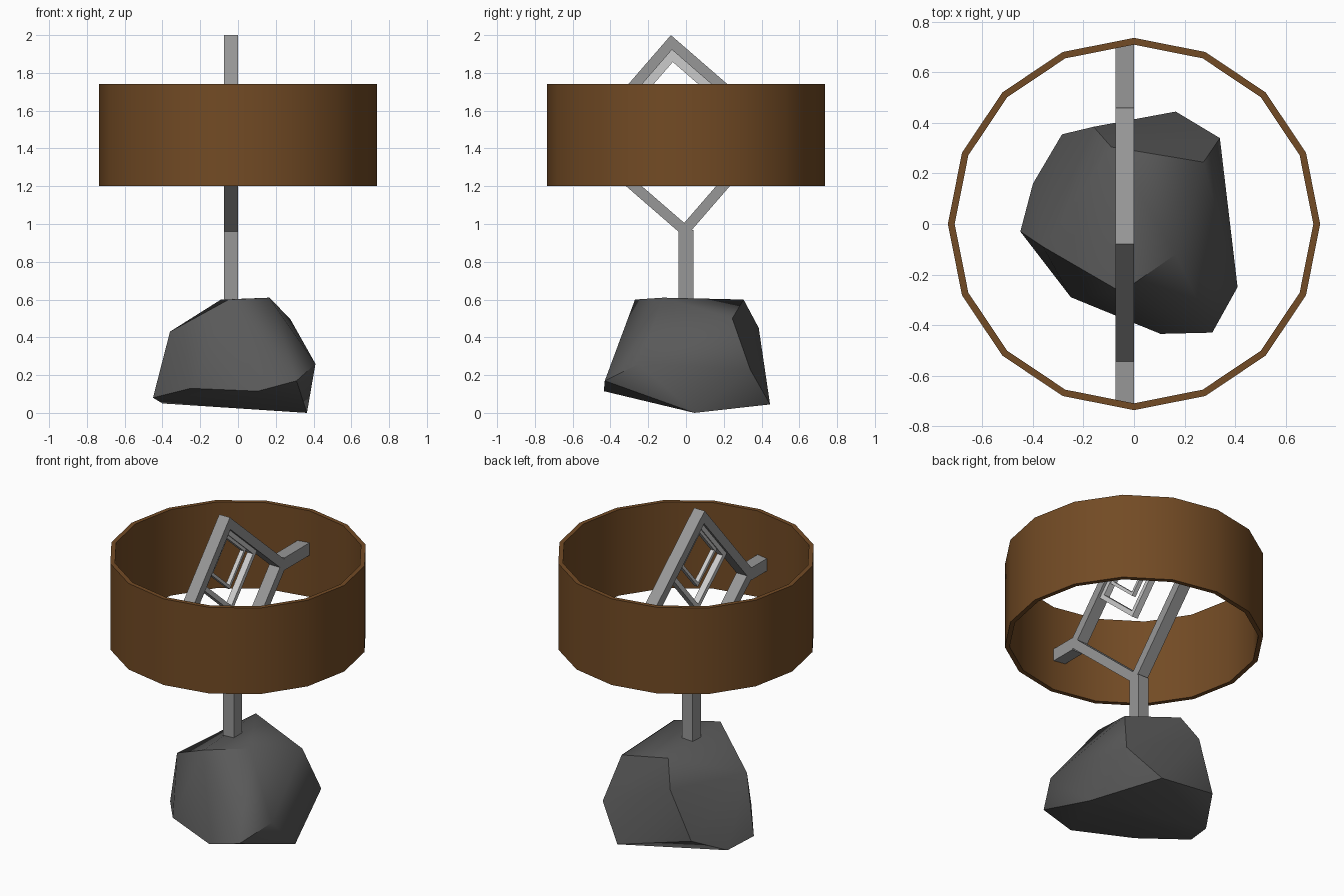
import bpy, bmesh, math
from mathutils import Vector

cube = bpy.data.objects.get("Cube")
if cube:
    bpy.data.objects.remove(cube, do_unlink=True)


def material(name, color):
    mat = bpy.data.materials.new(name)
    mat.use_nodes = True
    mat.diffuse_color = (*color, 1)
    mat.node_tree.nodes["Principled BSDF"].inputs["Base Color"].default_value = (*color, 1)
    return mat


brown = material("brown shade", (0.17, 0.07, 0.018))
stone = material("dark stone", (0.1, 0.1, 0.1))
steel = material("grey metal", (0.31, 0.31, 0.31))
pale = material("pale metal", (0.6, 0.6, 0.6))


def finish(name, bm, mat, smooth=None):
    bmesh.ops.recalc_face_normals(bm, faces=bm.faces)
    mesh = bpy.data.meshes.new(name)
    bm.to_mesh(mesh)
    bm.free()
    mesh.materials.append(mat)
    obj = bpy.data.objects.new(name, mesh)
    bpy.context.collection.objects.link(obj)
    if smooth:
        bpy.ops.object.select_all(action="DESELECT")
        obj.select_set(True)
        bpy.context.view_layer.objects.active = obj
        bpy.ops.object.shade_smooth_by_angle(angle=math.radians(smooth))
    return obj


def band(name, outer, inner, offset, mat, smooth=None):
    """Closed band between two matching loops, extruded by offset."""
    bm = bmesh.new()
    shift = Vector(offset)
    loops = [[bm.verts.new(Vector(p) + s) for p in loop]
             for s in (Vector(), shift) for loop in (outer, inner)]
    n = len(outer)
    for a, b in ((0, 1), (1, 3), (3, 2), (2, 0)):
        for i in range(n):
            j = (i + 1) % n
            bm.faces.new((loops[a][i], loops[a][j], loops[b][j], loops[b][i]))
    return finish(name, bm, mat, smooth)


def box(name, low, high, mat):
    bm = bmesh.new()
    bmesh.ops.create_cube(bm, size=1)
    low, high = Vector(low), Vector(high)
    for v in bm.verts:
        v.co = (low + high) / 2 + v.co * (high - low)
    return finish(name, bm, mat)


# Sixteen-sided open drum shade
def ring(radius):
    return [(radius * math.cos(math.tau * i / 16), radius * math.sin(math.tau * i / 16), 1.2)
            for i in range(16)]


band("drum_shade", ring(0.737), ring(0.71), (0, 0, 0.54), brown, 30)

# Nested tilted square frames, each hung in the top corner of the last
DOWN_LEFT = Vector((0, -0.655, -0.755))
DOWN_RIGHT = Vector((0, 0.755, -0.655))
MID_X = -0.037


def square_frame(name, apex, side, bar, width, mat):
    def corners(inset):
        a, b = inset, side - inset
        return [apex + DOWN_LEFT * p + DOWN_RIGHT * q
                for p, q in ((a, a), (b, a), (b, b), (a, b))]
    band(name, corners(0), corners(bar), (width, 0, 0), mat)
    return apex + (DOWN_LEFT + DOWN_RIGHT) * bar


tip = Vector((MID_X - 0.037, -0.08, 2.0))
for name, side, bar, width, mat in (("outer_frame", 0.76, 0.055, 0.074, steel),
                                    ("middle_frame", 0.38, 0.028, 0.04, pale),
                                    ("inner_frame", 0.25, 0.018, 0.026, pale)):
    tip.x = MID_X - width / 2
    tip = square_frame(name, tip, side, bar, width, mat)

# Post and the two arms that carry the shade
X0, X1 = MID_X - 0.037, MID_X + 0.037
box("post", (X0, -0.041, 0.5), (X1, 0.041, 0.968), steel)
box("front_arm", (X0, -0.712, 1.388), (X1, -0.545, 1.466), steel)
box("back_arm", (X0, 0.46, 1.462), (X1, 0.712, 1.54), steel)

# Faceted boulder base
rock_points = [
    (-0.45, -0.03, 0.08), (-0.40, 0.16, 0.05), (-0.285, 0.355, 0.15),
    (-0.16, 0.385, 0.45), (0.165, 0.445, 0.045), (0.34, 0.34, 0.23),
    (0.41, -0.25, 0.26), (0.31, -0.43, 0.17), (0.105, -0.435, 0.115),
    (-0.25, -0.29, 0.13), (0.365, 0.045, 0.0), (0.275, 0.245, 0.50),
    (0.165, -0.12, 0.61), (-0.05, -0.27, 0.60), (-0.09, 0.305, 0.60),
    (-0.36, -0.09, 0.43),
]
bm = bmesh.new()
for p in rock_points:
    bm.verts.new(p)
hull = bmesh.ops.convex_hull(bm, input=bm.verts)
spare = [g for g in hull["geom_interior"] if isinstance(g, bmesh.types.BMVert)]
bmesh.ops.delete(bm, geom=spare, context="VERTS")
finish("boulder_base", bm, stone, 45)
